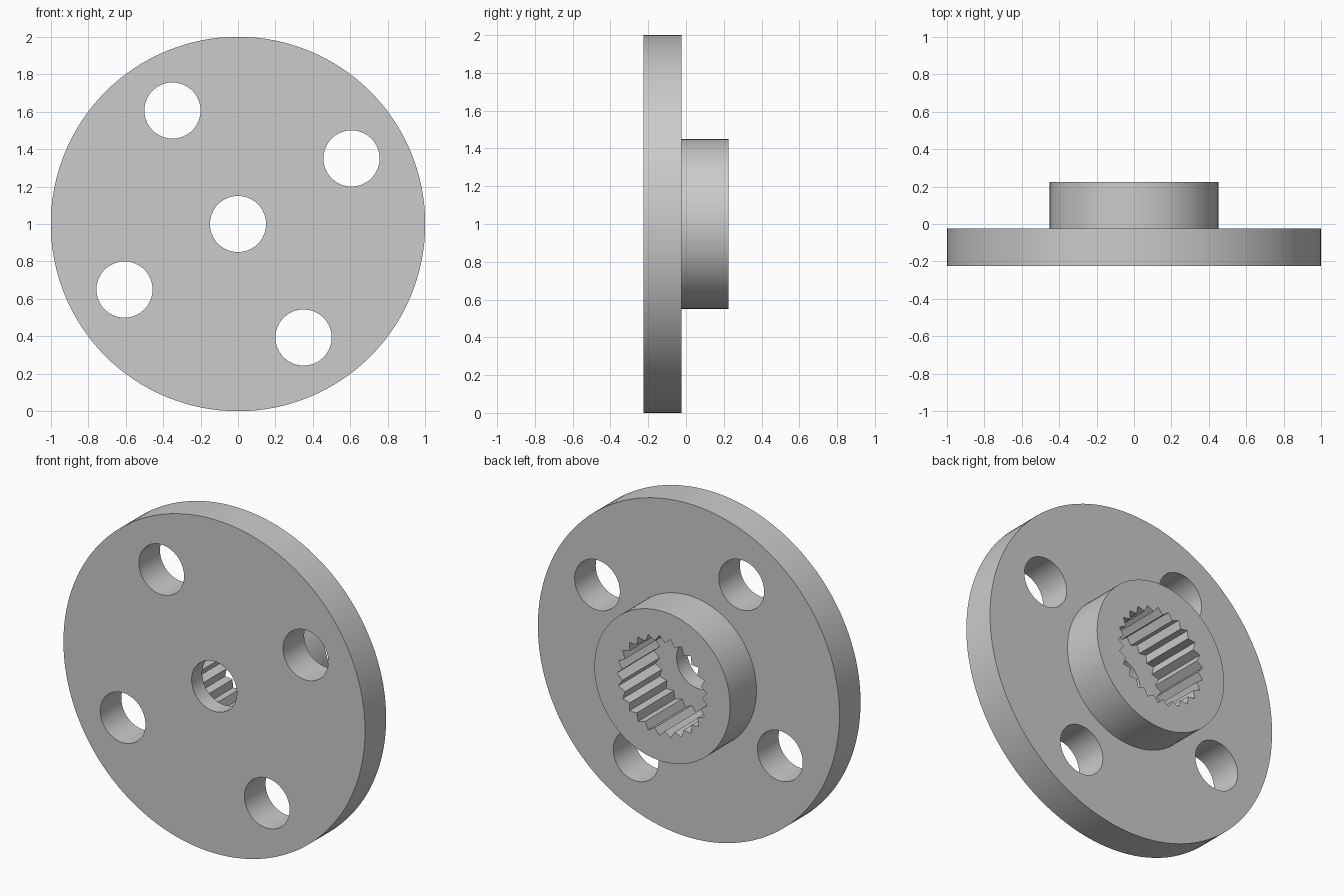
import bpy, bmesh
from math import sin, cos, pi, radians

old = bpy.data.objects.get("Cube")
if old:
    bpy.data.objects.remove(old, do_unlink=True)

grey = bpy.data.materials.new("light_grey")
grey.use_nodes = True
grey.diffuse_color = (0.6, 0.6, 0.6, 1)
grey.node_tree.nodes["Principled BSDF"].inputs["Base Color"].default_value = (0.6, 0.6, 0.6, 1)

FRONT, FLANGE_BACK, BACK, POCKET = -0.225, -0.025, 0.225, -0.125


def prism(name, radii, sides, y0, y1, x=0, z=1):
    """Prism along y; the outline radius cycles through the given radii."""
    bm = bmesh.new()
    ring = []
    for i in range(sides):
        a = 2 * pi * i / sides
        r = radii[i % len(radii)]
        ring.append(bm.verts.new((x + r * cos(a), y0, z + r * sin(a))))
    face = bm.faces.new(ring)
    ext = bmesh.ops.extrude_face_region(bm, geom=[face])["geom"]
    moved = [v for v in ext if isinstance(v, bmesh.types.BMVert)]
    bmesh.ops.translate(bm, verts=moved, vec=(0, y1 - y0, 0))
    bmesh.ops.recalc_face_normals(bm, faces=bm.faces)
    mesh = bpy.data.meshes.new(name)
    bm.to_mesh(mesh)
    bm.free()
    mesh.materials.append(grey)
    ob = bpy.data.objects.new(name, mesh)
    bpy.context.collection.objects.link(ob)
    return ob


def combine(body, tool, operation):
    tool.hide_render = True
    mod = body.modifiers.new(operation, 'BOOLEAN')
    mod.operation, mod.object, mod.solver = operation, tool, 'EXACT'
    bpy.context.view_layer.objects.active = body
    bpy.ops.object.modifier_apply(modifier=mod.name)
    bpy.data.objects.remove(tool, do_unlink=True)


# Round flange with the raised hub on its back
body = prism("flanged_hub", [1.0], 128, FRONT, FLANGE_BACK)
combine(body, prism("hub", [0.45], 96, -0.1, BACK), 'UNION')

# Toothed socket, open at the back
combine(body, prism("socket_cutter", [0.3, 0.265], 50, POCKET, BACK + 0.1), 'DIFFERENCE')

# Centre screw hole and four bolt holes
combine(body, prism("centre_cutter", [0.15], 64, FRONT - 0.1, 0), 'DIFFERENCE')
for k in range(4):
    a = radians(30 + 90 * k)
    combine(body, prism("bolt_cutter", [0.15], 64, FRONT - 0.1, 0.1,
                        0.7 * cos(a), 1 + 0.7 * sin(a)), 'DIFFERENCE')

# Smooth round walls, crisp rims and teeth
bpy.ops.object.select_all(action='DESELECT')
body.select_set(True)
bpy.context.view_layer.objects.active = body
bpy.ops.object.shade_smooth_by_angle(angle=radians(25))
